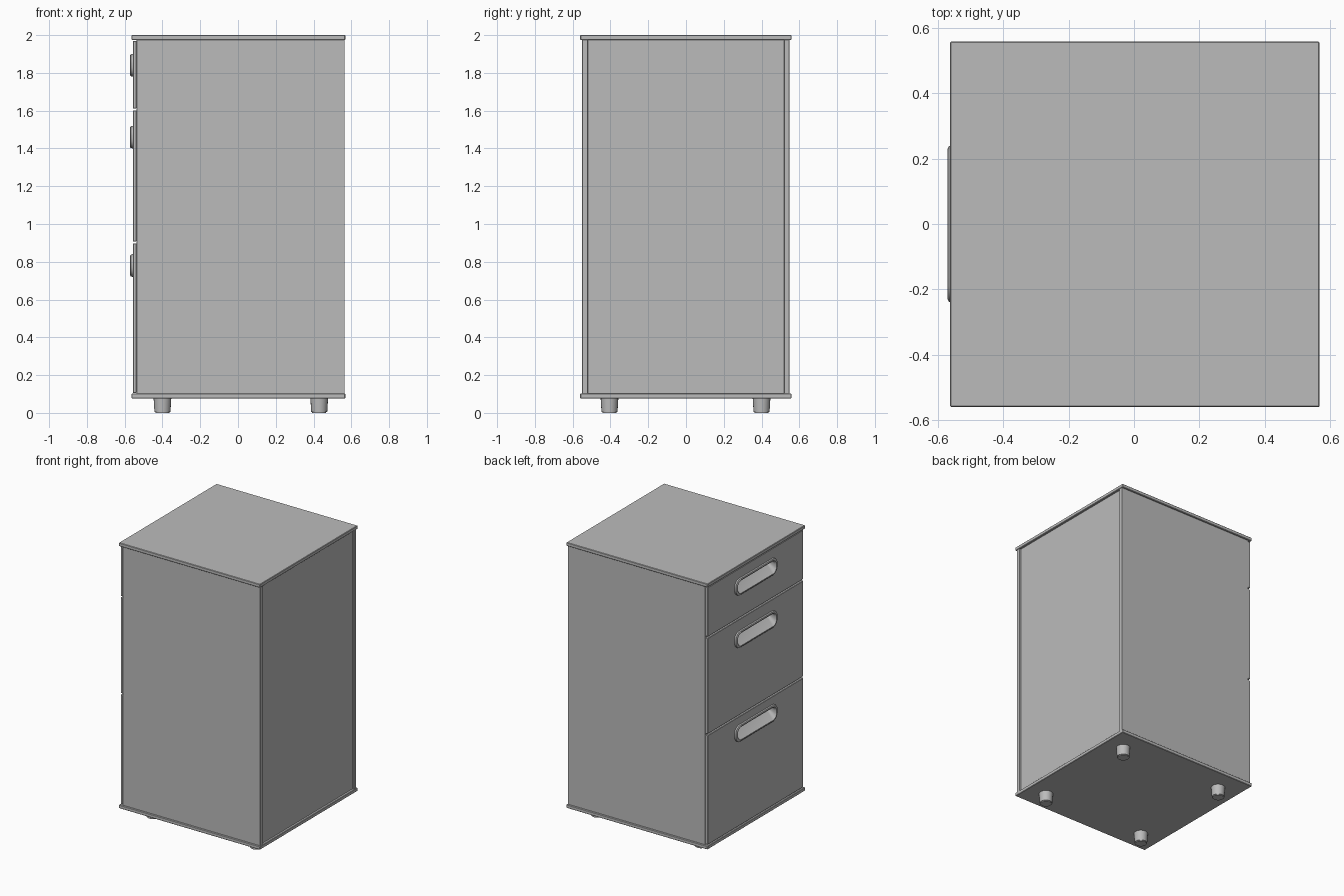
import bpy, bmesh, math

cube = bpy.data.objects.get("Cube")
if cube:
    bpy.data.objects.remove(cube, do_unlink=True)

grey = bpy.data.materials.new("light_grey")
grey.use_nodes = True
COLOUR = (0.5, 0.5, 0.5, 1)
grey.diffuse_color = COLOUR
grey.node_tree.nodes["Principled BSDF"].inputs["Base Color"].default_value = COLOUR


def add_object(name, bm):
    bmesh.ops.recalc_face_normals(bm, faces=bm.faces)
    mesh = bpy.data.meshes.new(name)
    bm.to_mesh(mesh)
    bm.free()
    mesh.materials.append(grey)
    obj = bpy.data.objects.new(name, mesh)
    bpy.context.collection.objects.link(obj)
    return obj


def activate(obj):
    bpy.ops.object.select_all(action='DESELECT')
    obj.select_set(True)
    bpy.context.view_layer.objects.active = obj


def box(name, x, y, z, bevel=0.003):
    bm = bmesh.new()
    bmesh.ops.create_cube(bm, size=1)
    for v in bm.verts:
        v.co = [r[0] + (c + 0.5) * (r[1] - r[0]) for c, r in zip(v.co, (x, y, z))]
    if bevel:
        bmesh.ops.bevel(bm, geom=bm.edges[:], offset=bevel, segments=1, affect='EDGES')
    return add_object(name, bm)


def rounded_loop(bm, x, half_y, half_z, radius, z):
    """Rounded rectangle standing in the yz plane."""
    verts = []
    for i, (sy, sz) in enumerate(((1, 1), (-1, 1), (-1, -1), (1, -1))):
        for k in range(6):
            a = math.pi / 2 * (i + k / 5)
            verts.append(bm.verts.new((x,
                                       sy * (half_y - radius) + radius * math.cos(a),
                                       z + sz * (half_z - radius) + radius * math.sin(a))))
    return verts


def loft(name, sections, z):
    """Closed skin through rounded rectangles (x, half_y, half_z, radius, lift)."""
    bm = bmesh.new()
    loops = [rounded_loop(bm, x, hy, hz, r, z + lift) for x, hy, hz, r, lift in sections]
    for a, b in zip(loops, loops[1:]):
        for i in range(len(a)):
            j = (i + 1) % len(a)
            bm.faces.new((a[i], a[j], b[j], b[i]))
    bm.faces.new(loops[0])
    bm.faces.new(loops[-1])
    return add_object(name, bm)


# Carcase: top and base boards, side panels, inset rear panel
box("top_board", (-0.563, 0.568), (-0.56, 0.558), (1.975, 2.0))
box("base_board", (-0.563, 0.568), (-0.56, 0.558), (0.077, 0.102))
for side, y in (("front", (-0.55, -0.52)), ("back", (0.52, 0.548))):
    box(side + "_side_panel", (-0.537, 0.565), y, (0.10, 1.976), 0.002)
box("rear_panel", (0.53, 0.552), (-0.521, 0.521), (0.10, 1.976), 0)

# Drawer fronts with a slot cut for each scooped pull
FRONT = -0.557
for name, low, high, pull_z in (("top", 1.612, 1.970, 1.84),
                                ("middle", 0.908, 1.602, 1.46),
                                ("bottom", 0.106, 0.898, 0.78)):
    drawer = box(name + "_drawer_front", (FRONT, -0.537), (-0.549, 0.547), (low, high))
    cutter = loft("slot_cutter", ((-0.6, 0.23, 0.052, 0.045, 0),
                                  (-0.5, 0.23, 0.052, 0.045, 0)), pull_z)
    cutter.hide_render = True
    cut = drawer.modifiers.new("slot", 'BOOLEAN')
    cut.object = cutter
    cut.operation = 'DIFFERENCE'
    cut.solver = 'EXACT'
    activate(drawer)
    bpy.ops.object.modifier_apply(modifier="slot")
    bpy.data.objects.remove(cutter, do_unlink=True)

    pull = loft(name + "_drawer_pull", (
        (-0.48, 0.232, 0.054, 0.045, 0),
        (FRONT, 0.240, 0.060, 0.050, 0),
        (-0.567, 0.238, 0.058, 0.048, 0),
        (-0.571, 0.230, 0.053, 0.044, 0),
        (-0.571, 0.222, 0.046, 0.038, 0),
        (-0.562, 0.216, 0.042, 0.035, 0),
        (-0.500, 0.205, 0.012, 0.010, 0.028)), pull_z)
    activate(pull)
    bpy.ops.object.shade_smooth_by_angle(angle=math.radians(35))

# Feet
for x in (-0.40, 0.43):
    for y in (-0.405, 0.40):
        bm = bmesh.new()
        bmesh.ops.create_cone(bm, cap_ends=True, segments=20,
                              radius1=0.042, radius2=0.047, depth=0.08)
        rim = [e for e in bm.edges if all(v.co.z < 0 for v in e.verts)]
        bmesh.ops.bevel(bm, geom=rim, offset=0.005, segments=2, affect='EDGES')
        bmesh.ops.translate(bm, verts=bm.verts, vec=(x, y, 0.04))
        foot = add_object(("left" if x > 0 else "right") + ("_back" if y > 0 else "_front") + "_foot", bm)
        activate(foot)
        bpy.ops.object.shade_smooth_by_angle(angle=math.radians(35))
